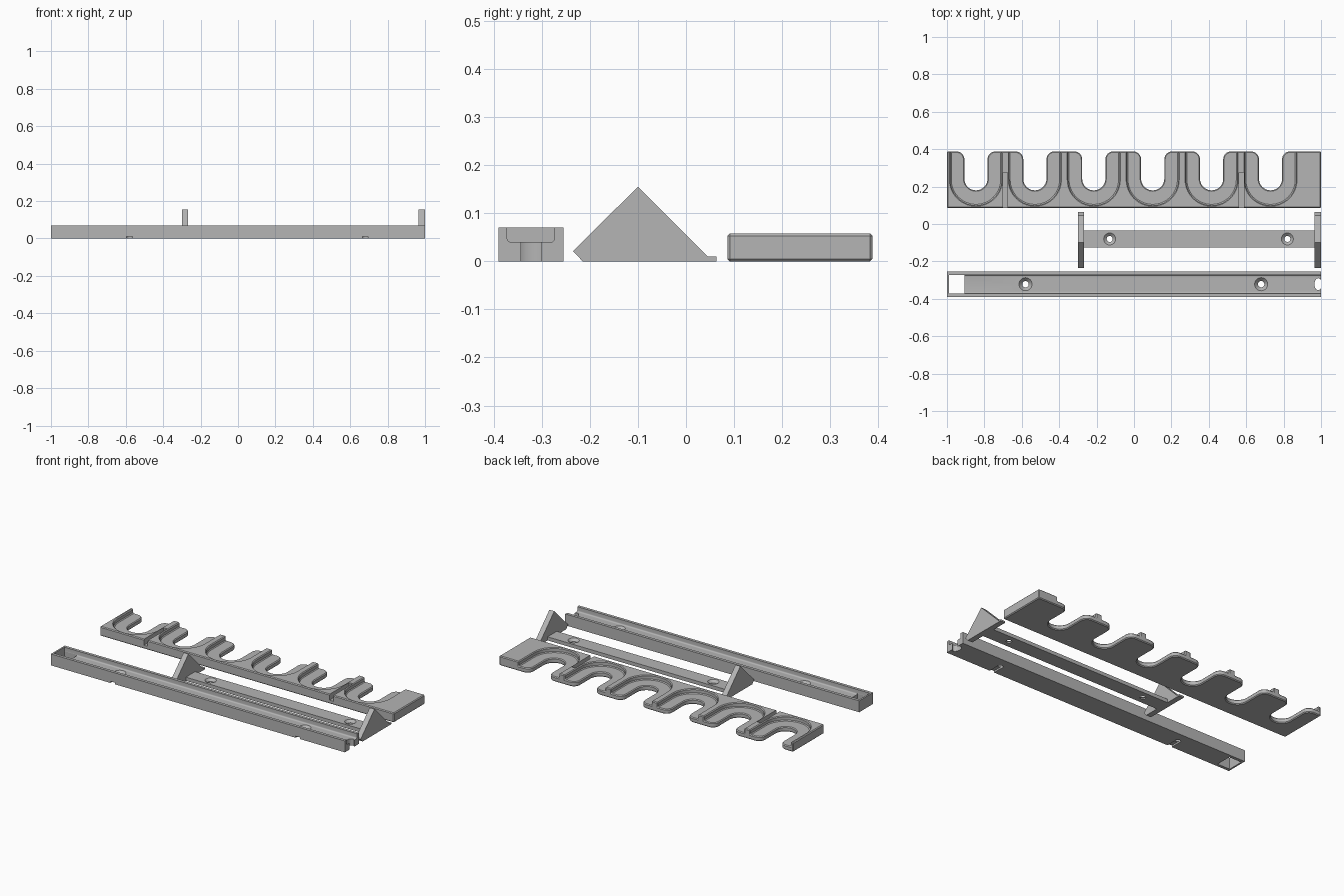
import bpy, bmesh, math

if "Cube" in bpy.data.objects:
    bpy.data.objects.remove(bpy.data.objects["Cube"])

grey = bpy.data.materials.new("plain grey")
grey.diffuse_color = (0.46, 0.46, 0.46, 1)
grey.use_nodes = True
grey.node_tree.nodes["Principled BSDF"].inputs["Base Color"].default_value = grey.diffuse_color


def prism(name, pts, lo, hi, axis="z"):
    """Extrude a 2D outline: (x, y) along z, or (y, z) along x."""
    bm = bmesh.new()
    put = (lambda a, b, c: (a, b, c)) if axis == "z" else (lambda a, b, c: (c, a, b))
    low = [bm.verts.new(put(a, b, lo)) for a, b in pts]
    high = [bm.verts.new(put(a, b, hi)) for a, b in pts]
    bm.faces.new(low)
    bm.faces.new(high)
    for i in range(len(pts)):
        j = (i + 1) % len(pts)
        bm.faces.new((low[i], low[j], high[j], high[i]))
    bmesh.ops.recalc_face_normals(bm, faces=bm.faces)
    return finish(name, bm)


def finish(name, bm):
    me = bpy.data.meshes.new(name)
    bm.to_mesh(me)
    bm.free()
    me.materials.append(grey)
    ob = bpy.data.objects.new(name, me)
    bpy.context.collection.objects.link(ob)
    return ob


def box(name, x0, x1, y0, y1, z0, z1):
    return prism(name, [(x0, y0), (x1, y0), (x1, y1), (x0, y1)], z0, z1)


def arc(cx, cy, rx, ry, a0, a1, n):
    return [(cx + rx * math.cos(math.radians(a0 + (a1 - a0) * i / n)),
             cy + ry * math.sin(math.radians(a0 + (a1 - a0) * i / n))) for i in range(n + 1)]


def cone(x, y, r0, r1, z0, z1):
    bm = bmesh.new()
    bmesh.ops.create_cone(bm, cap_ends=True, segments=32, radius1=r0, radius2=r1, depth=z1 - z0)
    bmesh.ops.translate(bm, verts=bm.verts, vec=(x, y, (z0 + z1) / 2))
    return finish("cutter", bm)


def apply_modifiers(ob):
    dg = bpy.context.evaluated_depsgraph_get()
    me = bpy.data.meshes.new_from_object(ob.evaluated_get(dg))
    ob.modifiers.clear()
    ob.data = me


def combine(ob, other, op="DIFFERENCE"):
    m = ob.modifiers.new("cut", "BOOLEAN")
    m.operation, m.solver, m.object = op, "EXACT", other
    apply_modifiers(ob)
    bpy.data.objects.remove(other)


def screw_hole(ob, x, y, top, sink, r_out, r_in):
    """Through hole with a countersink at the top."""
    combine(ob, cone(x, y, r_in, r_in, -0.05, top + 0.05))
    e = 0.004
    slope = (r_out - r_in) / sink
    combine(ob, cone(x, y, r_in, r_out + e * slope, top - sink, top + e))


# Wall rail: channel with an open right end
rail = box("wall_rail", -1, 1, -0.39, -0.255, 0, 0.07)
channel = ([(-0.372, 0.1)] + arc(-0.364, 0.048, 0.008, 0.008, 180, 270, 5)
           + arc(-0.281, 0.048, 0.008, 0.008, 270, 360, 5) + [(-0.273, 0.1)])
combine(rail, prism("cutter", channel, -0.99, 1.1, "x"))
# Square opening at the left, rounded slot at the right end
combine(rail, box("cutter", -0.99, -0.905, -0.3715, -0.2735, -0.1, 0.06))
combine(rail, prism("cutter", arc(0.985, -0.322, 0.02, 0.032, 0, 348.75, 31), -0.1, 0.1))
for x in (-0.58, 0.68):
    screw_hole(rail, x, -0.322, 0.04, 0.02, 0.035, 0.017)
    combine(rail, box("cutter", x - 0.015, x + 0.015, -0.45, -0.322, -0.05, 0.01))

# Bracket: flat bar joining two triangular supports
bracket = box("bracket", -0.285, 0.98, -0.125, -0.035, 0, 0.022)
for x in (-0.13, 0.82):
    screw_hole(bracket, x, -0.08, 0.022, 0.014, 0.032, 0.016)
tri = [(-0.215, 0), (0.063, 0), (0.063, 0.01), (0.045, 0.01), (-0.1, 0.155), (-0.235, 0.021)]
for x in (-0.3, 0.966):
    combine(bracket, prism("support", tri, x, x + 0.033, "x"), "UNION")

# Holder: block with six stepped U slots
Y0, Y1, TOP, LEDGE = 0.086, 0.388, 0.058, 0.03
holder = box("slotted_holder", -1, 1, Y0, Y1, 0, TOP)
centres = [-0.845 + 0.315 * i for i in range(6)]
for x in centres:
    pocket = [(x + 0.137, 0.5)] + arc(x, 0.237, 0.137, 0.137, 0, -180, 28) + [(x - 0.137, 0.5)]
    combine(holder, prism("cutter", pocket, LEDGE, 0.1))
    r = 0.042
    slot = ([(x + 0.062 + r, 0.5)] + arc(x + 0.062 + r, Y1 - r, r, r, 90, 180, 8)
            + arc(x, 0.242, 0.062, 0.062, 0, -180, 20)
            + arc(x - 0.062 - r, Y1 - r, r, r, 0, 90, 8) + [(x - 0.062 - r, 0.5)])
    combine(holder, prism("cutter", slot, -0.1, 0.1))
bevel = holder.modifiers.new("chamfer", "BEVEL")
bevel.width, bevel.segments, bevel.limit_method = 0.005, 1, "ANGLE"
bevel.angle_limit = math.radians(40)
apply_modifiers(holder)
# Grooves that receive the bracket supports
for x in (-0.688, 0.575):
    combine(holder, box("cutter", x - 0.013, x + 0.013, 0, 0.275, 0.022, 0.1))

# Smooth curved walls, sharp edges
for ob in (rail, bracket, holder):
    bpy.ops.object.select_all(action="DESELECT")
    ob.select_set(True)
    bpy.context.view_layer.objects.active = ob
    bpy.ops.object.shade_smooth_by_angle(angle=math.radians(25))
